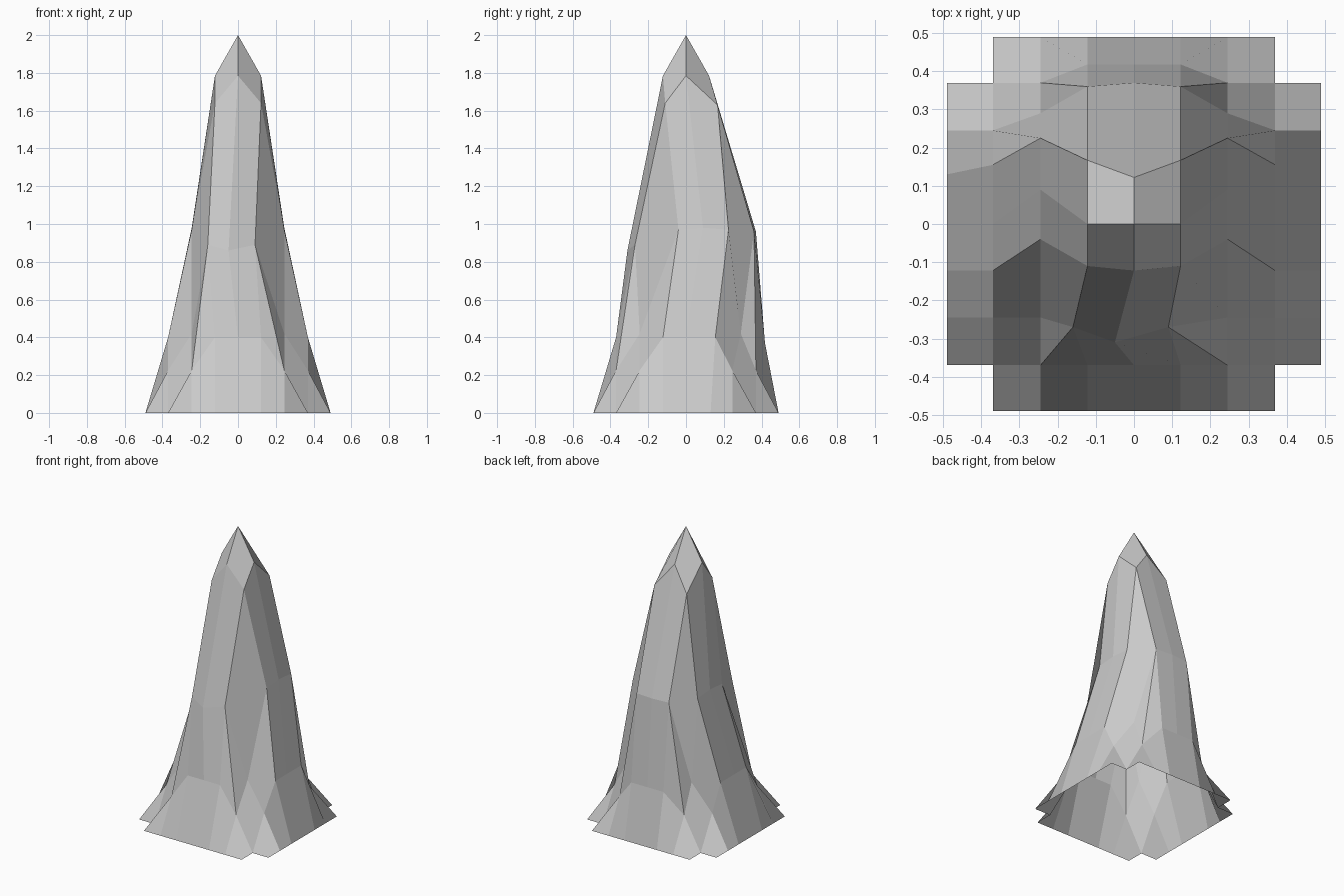
import bpy, bmesh

if "Cube" in bpy.data.objects:
    bpy.data.objects.remove(bpy.data.objects["Cube"])

# Shared points on the centre lines: apex and the side columns (x is mirrored)
SHARED = dict(T=(0, 0, 2), ts=(.122, 0, 1.785), S=(.245, .09, .98),
              Sr=(.37, 0, .4), S0=(.49, 0, 0))

# Front quarter: t/M/Fc/Fc0 run down the middle, A is the shoulder,
# B-F-F0 and C-R-R0 edge the panels, G/H/V/N make the notched corner
FRONT = dict(tf=(0, -.122, 1.785), A=(.122, -.11, 1.64),
             M=(0, -.31, .86), B=(.125, -.27, .89), C=(.245, -.04, .97), V=(.245, -.245, .42),
             Fc=(0, -.37, .4), F=(.122, -.37, .4), G=(.245, -.37, .225),
             H=(.37, -.245, .225), R=(.37, -.122, .4), N=(.37, -.37, 0),
             Fc0=(0, -.49, 0), F0=(.122, -.49, 0), G0=(.245, -.49, 0), P=(.37, -.49, 0),
             Q=(.49, -.37, 0), H0=(.49, -.245, 0), R0=(.49, -.122, 0))

# Back quarter: fuller, with the same layout
BACK = {k: (x, -y, z) for k, (x, y, z) in FRONT.items()}
BACK.update(A=(.122, .167, 1.63), M=(0, .37, .96), B=(.122, .36, .96), C=(.245, .225, .97),
            V=(.245, .29, .42), Fc=(0, .418, .37), F=(.122, .418, .37),
            R=(.37, .155, .4), R0=(.49, .13, 0))

FACES = ["T ts A tf", "tf A B M", "ts S C A", "A C V B", "M B F Fc", "S Sr R C",
         "B V G F", "C R H V", "V H N G", "Fc F F0 Fc0", "F G G0 F0", "G N P G0",
         "H H0 Q N", "R R0 H0 H", "Sr S0 R0 R"]

bm = bmesh.new()


def add_quarter(points, side):
    pts = {**SHARED, **points}
    front = points is FRONT
    vert = {}
    for k, (x, y, z) in pts.items():
        # the front waist leans slightly to the left
        lean = {"B": -.035, "M": -.05}.get(k, 0) if front else 0
        vert[k] = bm.verts.new((side * x + lean, y, z))
    for names in FACES:
        n = names.split()
        if n == ["B", "V", "G", "F"]:
            # ridge running from waist to corner
            bm.faces.new([vert[k] for k in "BVG"])
            bm.faces.new([vert[k] for k in "BGF"])
        else:
            bm.faces.new([vert[k] for k in n])


for quarter in (FRONT, BACK):
    for side in (1, -1):
        add_quarter(quarter, side)

# Weld the quarters into one open-bottomed shell
bmesh.ops.remove_doubles(bm, verts=bm.verts, dist=.002)
bmesh.ops.recalc_face_normals(bm, faces=bm.faces)
mesh = bpy.data.meshes.new("rock_spire")
bm.to_mesh(mesh)
bm.free()
bpy.context.collection.objects.link(bpy.data.objects.new("rock_spire", mesh))
